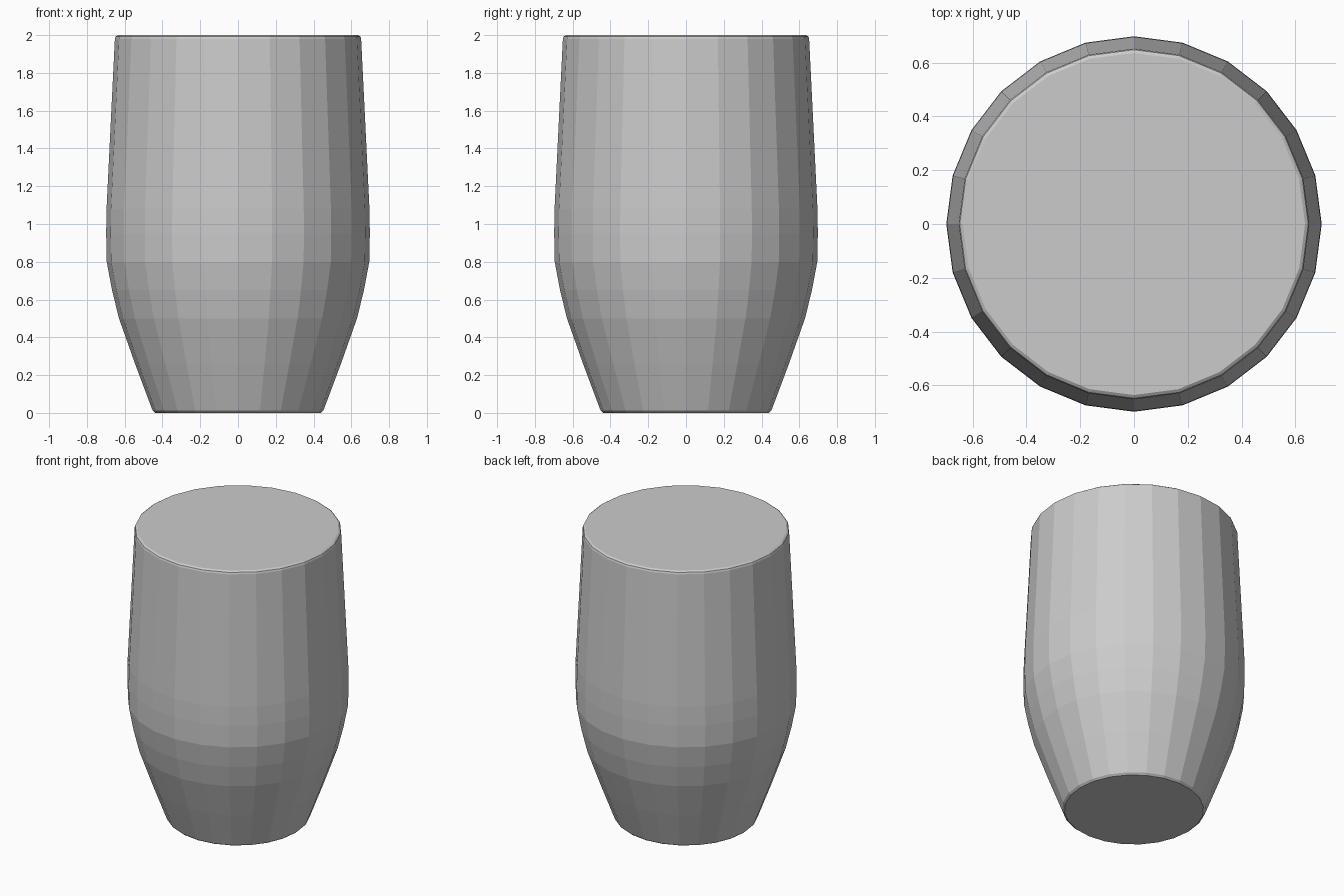
import bpy, bmesh, math

if "Cube" in bpy.data.objects:
    bpy.data.objects.remove(bpy.data.objects["Cube"])

SIDES = 24

# Tumbler silhouette: (radius, height) from base to rim
PROFILE = [
    (0.438, 0.0), (0.452, 0.012),
    (0.545, 0.26), (0.63, 0.50), (0.667, 0.65), (0.695, 0.80),
    (0.698, 0.95), (0.696, 1.08),
    (0.652, 1.98), (0.648, 1.992), (0.636, 2.0),
]


def lathe(name, profile, sides):
    """Revolve a profile into a closed, capped body."""
    bm = bmesh.new()
    rings = []
    for r, z in profile:
        rings.append([bm.verts.new((r * math.cos(2 * math.pi * i / sides),
                                    r * math.sin(2 * math.pi * i / sides), z))
                      for i in range(sides)])
    for low, high in zip(rings, rings[1:]):
        for i in range(sides):
            j = (i + 1) % sides
            bm.faces.new((low[i], low[j], high[j], high[i]))
    bm.faces.new(rings[0][::-1])   # base cap
    bm.faces.new(rings[-1])        # flat top
    mesh = bpy.data.meshes.new(name)
    bm.to_mesh(mesh)
    bm.free()
    obj = bpy.data.objects.new(name, mesh)
    bpy.context.collection.objects.link(obj)
    return obj


# Solid flat-shaded tumbler body
lathe("tumbler_body", PROFILE, SIDES)
